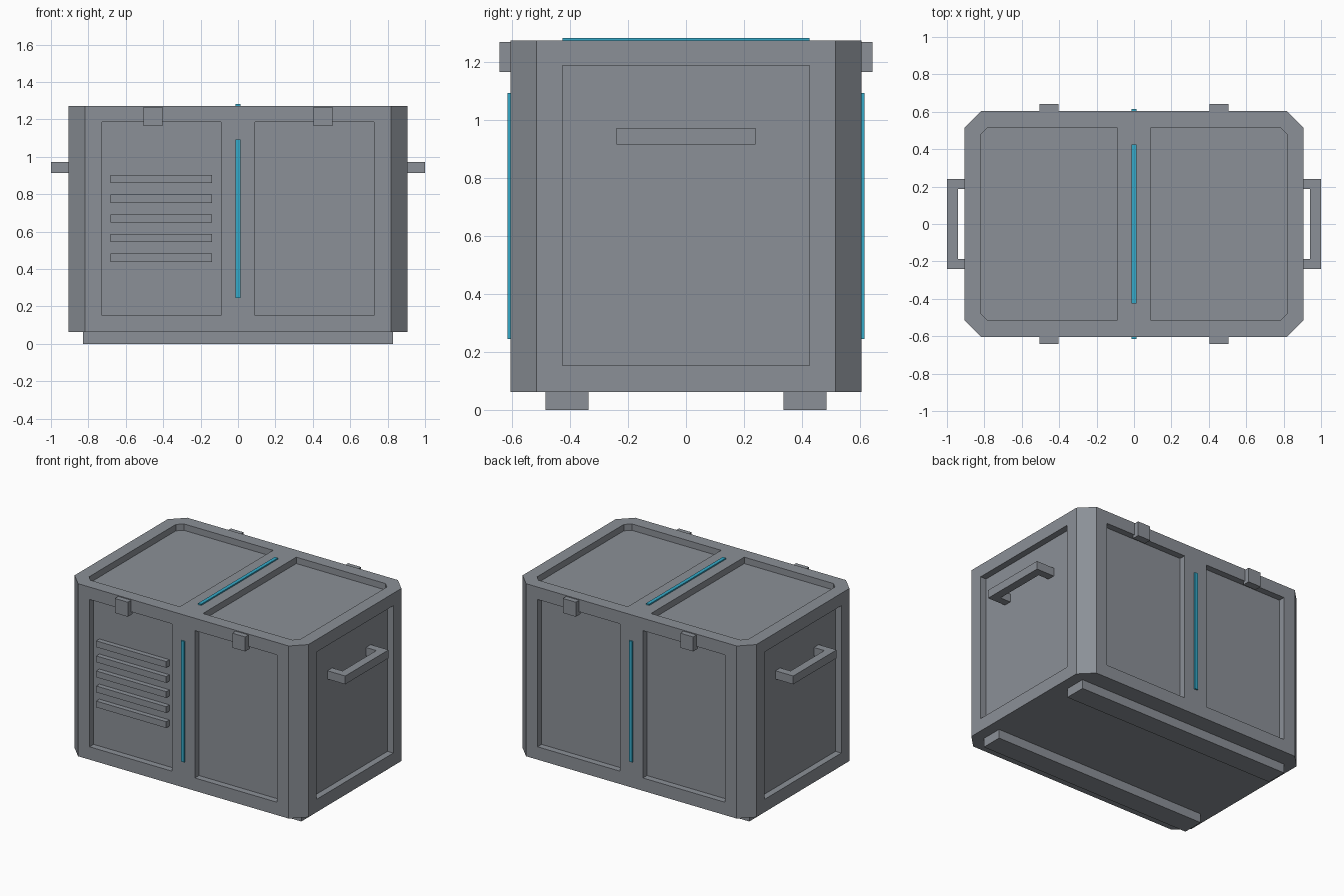
import bpy, bmesh
from mathutils import Vector

if "Cube" in bpy.data.objects:
    bpy.data.objects.remove(bpy.data.objects["Cube"])


def material(name, rgb):
    m = bpy.data.materials.new(name)
    m.diffuse_color = (*rgb, 1)
    m.use_nodes = True
    m.node_tree.nodes["Principled BSDF"].inputs["Base Color"].default_value = m.diffuse_color
    return m


GREY = material("steel grey", (0.26, 0.28, 0.31))
CYAN = material("light strip cyan", (0.035, 0.40, 0.58))

HX, HY = 0.907, 0.605           # body half sizes
Z0, Z1 = 0.063, 1.273           # body bottom and top
DEPTH = 0.045                   # panel recess depth


def prism(name, outline, z0, z1, mat=GREY):
    """Extrude an xy outline between two heights."""
    bm = bmesh.new()
    face = bm.faces.new([bm.verts.new((x, y, z0)) for x, y in outline])
    ext = bmesh.ops.extrude_face_region(bm, geom=[face])
    verts = [g for g in ext["geom"] if isinstance(g, bmesh.types.BMVert)]
    bmesh.ops.translate(bm, verts=verts, vec=(0, 0, z1 - z0))
    bmesh.ops.recalc_face_normals(bm, faces=bm.faces)
    me = bpy.data.meshes.new(name)
    bm.to_mesh(me)
    bm.free()
    me.materials.append(mat)
    ob = bpy.data.objects.new(name, me)
    bpy.context.collection.objects.link(ob)
    return ob


def box(name, lo, hi, mat=GREY):
    """Box between two opposite corners, given in any order."""
    a = Vector(map(min, lo, hi))
    b = Vector(map(max, lo, hi))
    return prism(name, [(a.x, a.y), (b.x, a.y), (b.x, b.y), (a.x, b.y)], a.z, b.z, mat)


# Body with chamfered upright corners
c = 0.09
body = prism("body", [(-HX + c, -HY), (HX - c, -HY), (HX, -HY + c), (HX, HY - c),
                      (HX - c, HY), (-HX + c, HY), (-HX, HY - c), (-HX, -HY + c)], Z0, Z1)

# Recess cutters: two per long side, one per end, two on the lid
cutters = []
for s in (-1, 1):
    cutters.append(box("end_recess_cutter", (s * (HX - DEPTH), -0.425, 0.153),
                       (s * 1.2, 0.425, 1.186)))
    for t in (-1, 1):
        cutters.append(box("side_recess_cutter", (s * 0.09, t * (HY - DEPTH), 0.153),
                           (s * 0.728, t * 0.9, 1.186)))
    lid = [(0.09, -0.517), (0.782, -0.517), (0.819, -0.48),
           (0.819, 0.48), (0.782, 0.517), (0.09, 0.517)]
    cutters.append(prism("lid_recess_cutter", [(s * x, y) for x, y in lid], Z1 - DEPTH, 1.5))
for cutter in cutters:
    cutter.hide_render = True
    cutter.hide_set(True)
    mod = body.modifiers.new("recess", 'BOOLEAN')
    mod.operation = 'DIFFERENCE'
    mod.solver = 'EXACT'
    mod.object = cutter

# Bake the recesses, then drop the cutters
bpy.context.view_layer.update()
baked = bpy.data.meshes.new_from_object(body.evaluated_get(bpy.context.evaluated_depsgraph_get()))
body.modifiers.clear()
body.data = baked
for cutter in cutters:
    bpy.data.objects.remove(cutter)

# Vent slats on the front left panel
for i in range(5):
    z = 0.46 + i * 0.1055
    box("vent_slat", (-0.683, -HY + DEPTH + 0.005, z - 0.022), (-0.14, -HY + 0.01, z + 0.022))

for s in (-1, 1):
    # Skids under the long sides
    box("skid", (-0.83, s * 0.335, 0), (0.83, s * 0.484, Z0 + 0.005))

    # Latches at the top of the long sides
    for x in (-0.455, 0.455):
        box("latch", (x - 0.05, s * 0.59, 1.165), (x + 0.05, s * 0.642, 1.267))

    # End handle: one U-shaped bar
    root = HX - DEPTH - 0.005
    u = [(root, -0.24), (1.0, -0.24), (1.0, 0.24), (root, 0.24),
         (root, 0.187), (0.942, 0.187), (0.942, -0.187), (root, -0.187)]
    prism("handle", [(s * x, y) for x, y in u], 0.914, 0.972)

    # Light strip on each long side
    box("side_light_strip", (-0.0125, s * (HY - 0.005), 0.245),
        (0.0125, s * (HY + 0.009), 1.092), CYAN)

# Light strip on the lid
box("lid_light_strip", (-0.0125, -0.425, Z1 - 0.005), (0.0125, 0.425, Z1 + 0.009), CYAN)
